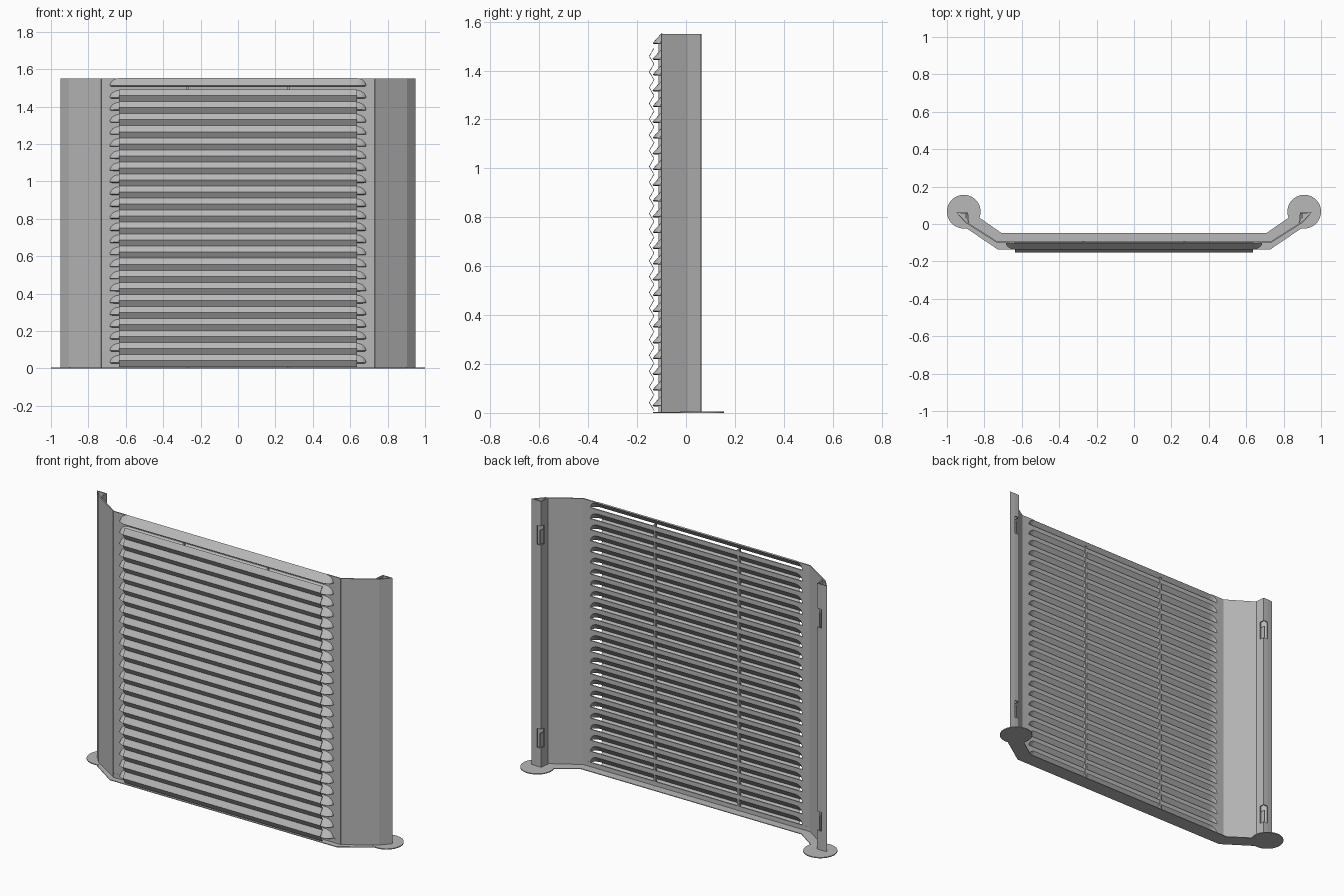
import bpy, bmesh, math

if bpy.data.objects.get("Cube"):
    bpy.data.objects.remove(bpy.data.objects["Cube"])

grey = bpy.data.materials.new("plain_grey")
grey.use_nodes = True
GREY = (0.48, 0.48, 0.48, 1)
grey.diffuse_color = GREY
grey.node_tree.nodes["Principled BSDF"].inputs["Base Color"].default_value = GREY


def finish(name, bm, thickness=0):
    """Turn a bmesh into an object, optionally as sheet metal."""
    bmesh.ops.remove_doubles(bm, verts=bm.verts, dist=0.0004)
    bmesh.ops.recalc_face_normals(bm, faces=bm.faces)
    mesh = bpy.data.meshes.new(name)
    bm.to_mesh(mesh)
    bm.free()
    mesh.materials.append(grey)
    obj = bpy.data.objects.new(name, mesh)
    bpy.context.collection.objects.link(obj)
    if thickness:
        mod = obj.modifiers.new("sheet", 'SOLIDIFY')
        mod.thickness = thickness
        mod.offset = 0
    return obj


def face(bm, *points):
    unique = []
    for p in points:
        if all(math.dist(p, q) > 0.0005 for q in unique):
            unique.append(p)
    if len(unique) > 2:
        bm.faces.new([bm.verts.new(p) for p in unique])


def box(name, x, y, z):
    bm = bmesh.new()
    bmesh.ops.create_cube(bm, size=1)
    for v in bm.verts:
        for axis, (lo, hi) in enumerate((x, y, z)):
            v.co[axis] = lo if v.co[axis] < 0 else hi
    return finish(name, bm)


HEIGHT, PITCH, FRONT = 1.55, 0.0644, -0.098
COUNT, BEND, FLAT, ROUND = 24, 0.73, 0.635, 0.048
HOOD_Z, HOOD_Y = 0.04, 0.036

# Louvred panel: each row has a round-ended slot and a pressed hood
angles = [math.radians(a) for a in range(0, 91, 15)]
right = [(FLAT + ROUND * math.cos(a), math.sin(a)) for a in angles]
stations = [(-x, s) for x, s in right] + right[::-1]
stations = [(-BEND, 0)] + stations + [(BEND, 0)]
bm = bmesh.new()
for row in range(COUNT):
    lip = HEIGHT - HOOD_Z - row * PITCH
    top = min(lip + PITCH, HEIGHT)
    for (xa, sa), (xb, sb) in zip(stations, stations[1:]):
        slot_a = (xa, FRONT, lip + HOOD_Z * sa)
        slot_b = (xb, FRONT, lip + HOOD_Z * sb)
        face(bm, slot_a, slot_b, (xb, FRONT, top), (xa, FRONT, top))
        if sa or sb:
            lip_a = (xa, FRONT - HOOD_Y * sa, lip)
            lip_b = (xb, FRONT - HOOD_Y * sb, lip)
            face(bm, lip_a, lip_b, slot_b, slot_a)
face(bm, (-BEND, FRONT, 0), (BEND, FRONT, 0), (BEND, FRONT, lip), (-BEND, FRONT, lip))
finish("louvred_panel", bm, 0.007)

# Folded slat sheet in front of the hoods
bm = bmesh.new()
tips = [0.042 + PITCH * i for i in range(COUNT - 1)]
zigzag = [(-0.131, 0.01)]
for z in tips:
    zigzag += [(-0.15, z), (-0.131, z + PITCH / 2)]
for (ya, za), (yb, zb) in zip(zigzag, zigzag[1:]):
    face(bm, (-FLAT, ya, za), (FLAT, ya, za), (FLAT, yb, zb), (-FLAT, yb, zb))
finish("folded_slats", bm, 0.003)

# Folded side flanges with notched hanging corners
profile = [(BEND, FRONT), (0.90, 0.01), (0.947, 0.06), (0.915, 0.06),
           (0.89, 0.06), (0.888, 0.035), (0.884, 0.008)]
NOTCHES = (0.17, 1.35)
levels = [0]
for z in NOTCHES:
    levels += [z - 0.055, z + 0.055]
levels.append(HEIGHT)
for side, word in ((1, "left"), (-1, "right")):
    bm = bmesh.new()
    for i, ((xa, ya), (xb, yb)) in enumerate(zip(profile, profile[1:])):
        for j, (za, zb) in enumerate(zip(levels, levels[1:])):
            if j % 2 and i in (3, 4):
                continue
            face(bm, (side * xa, ya, za), (side * xb, yb, za),
                 (side * xb, yb, zb), (side * xa, ya, zb))
    finish(word + "_flange", bm, 0.007)
    # Small hook tongue inside each notch
    for z in NOTCHES:
        xs = sorted((side * 0.896, side * 0.902))
        box(word + "_hook", xs, (0.03, 0.058), (z - 0.055, z + 0.025))
    # Stiffening rib behind the slots
    box(word + "_rib", (side * 0.27 - 0.005, side * 0.27 + 0.005),
        (-0.112, -0.092), (0, HEIGHT - 0.03))

# Base strip following the panel
bm = bmesh.new()
inner = [(-0.85, 0.05), (-0.71, -0.047), (0.71, -0.047), (0.85, 0.05)]
outer = [(-0.90, -0.02), (-0.73, -0.135), (0.73, -0.135), (0.90, -0.02)]
for i in range(3):
    face(bm, *[(x, y, 0) for x, y in (inner[i], inner[i + 1], outer[i + 1], outer[i])])
strip = finish("base_strip", bm, 0.004)
strip.location.z = 0.002

# Round feet at both ends
for side, word in ((1, "left"), (-1, "right")):
    bm = bmesh.new()
    bmesh.ops.create_cone(bm, cap_ends=True, segments=48, radius1=0.09,
                          radius2=0.09, depth=0.005)
    foot = finish(word + "_foot", bm)
    foot.location = (side * 0.91, 0.066, 0.0025)
